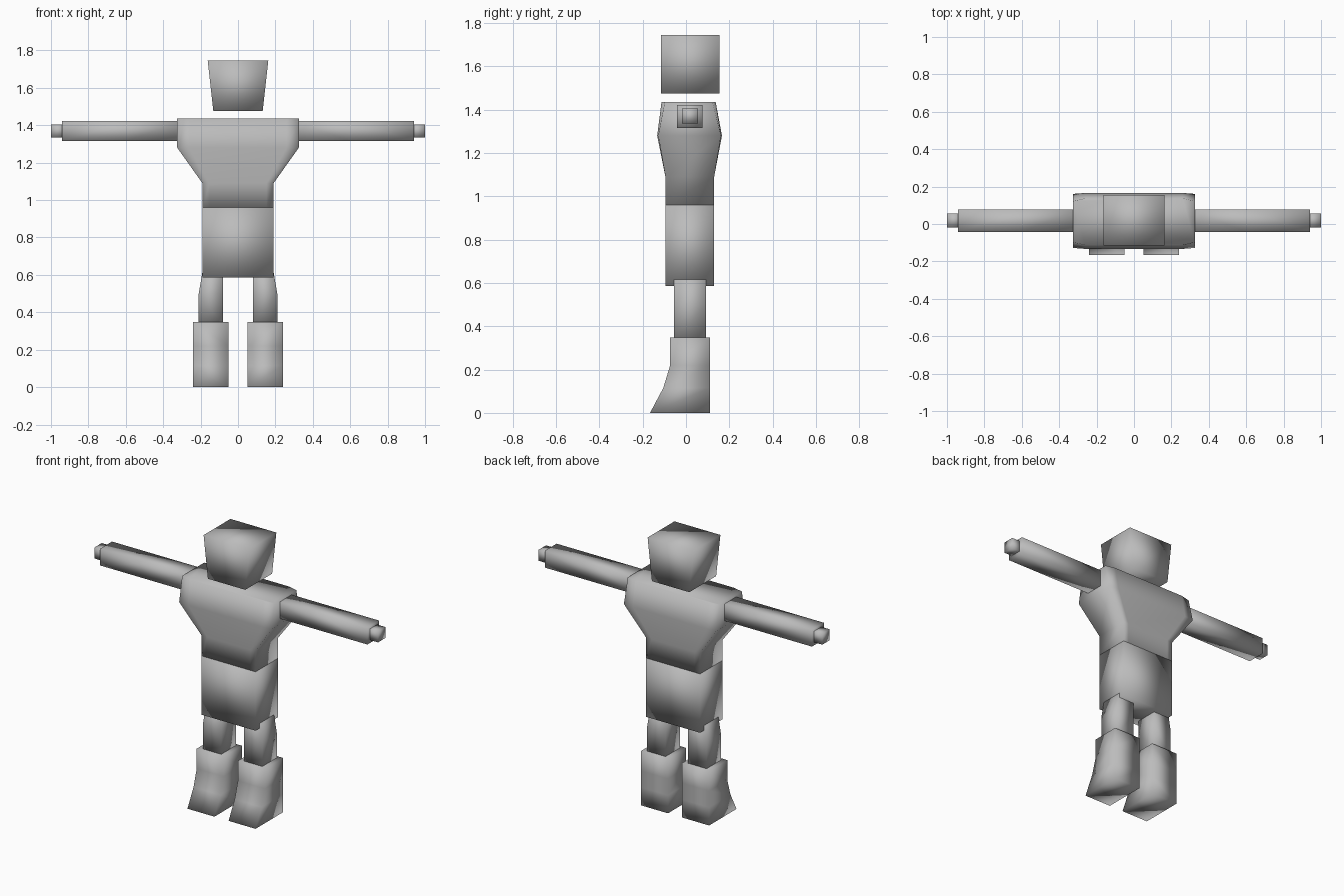
import bpy
import bmesh

if "Cube" in bpy.data.objects:
    bpy.data.objects.remove(bpy.data.objects["Cube"])

grey = bpy.data.materials.new("plain grey")
grey.diffuse_color = (0.5, 0.5, 0.5, 1)
grey.use_nodes = True
grey.node_tree.nodes["Principled BSDF"].inputs["Base Color"].default_value = grey.diffuse_color


def loft(name, rings):
    """Skin a stack of equal-sized point rings and cap both ends."""
    bm = bmesh.new()
    loops = [[bm.verts.new(p) for p in ring] for ring in rings]
    n = len(loops[0])
    for a, b in zip(loops, loops[1:]):
        for i in range(n):
            j = (i + 1) % n
            bm.faces.new((a[i], a[j], b[j], b[i]))
    bm.faces.new(loops[0])
    bm.faces.new(loops[-1])
    bmesh.ops.recalc_face_normals(bm, faces=bm.faces)
    for f in bm.faces:
        f.smooth = True
    mesh = bpy.data.meshes.new(name)
    bm.to_mesh(mesh)
    bm.free()
    mesh.materials.append(grey)
    obj = bpy.data.objects.new(name, mesh)
    bpy.context.collection.objects.link(obj)
    return obj


def level(z, x0, x1, y0, y1):
    """Horizontal rectangle."""
    return [(x0, y0, z), (x1, y0, z), (x1, y1, z), (x0, y1, z)]


def section(x, y0, y1, z0, z1):
    """Upright rectangle across an arm."""
    return [(x, y0, z0), (x, y1, z0), (x, y1, z1), (x, y0, z1)]


def chest_level(z, w, y0, y1, inset):
    """Rectangle whose outer corners are pulled in from front and back."""
    k = w * 0.8
    return [(-w, y0 + inset, z), (-k, y0, z), (k, y0, z), (w, y0 + inset, z),
            (w, y1 - inset, z), (k, y1, z), (-k, y1, z), (-w, y1 - inset, z)]


# Head, wider at the crown
loft("head", [level(1.475, -0.132, 0.132, -0.115, 0.155),
              level(1.745, -0.162, 0.162, -0.115, 0.155)])

# Chest, broad at the shoulders
loft("chest", [chest_level(0.96, 0.19, -0.095, 0.13, 0),
               chest_level(1.09, 0.19, -0.095, 0.13, 0),
               chest_level(1.28, 0.325, -0.133, 0.166, 0.005),
               chest_level(1.435, 0.325, -0.113, 0.137, 0.015)])

# Hips
loft("hips", [level(0.585, -0.19, 0.19, -0.095, 0.13),
              level(0.96, -0.19, 0.19, -0.095, 0.13)])

for side, s in (("left", 1), ("right", -1)):
    # Arm and hand
    loft(side + "_arm", [section(s * x, -0.042, 0.077, 1.315, 1.422)
                         for x in (0.30, 0.60, 0.942)])
    loft(side + "_hand", [section(s * x, -0.018, 0.056, 1.335, 1.405)
                          for x in (0.92, 1.0)])

    # Leg, tapering in towards the hip
    loft(side + "_leg", [level(0.33, s * 0.08, s * 0.21, -0.055, 0.092),
                         level(0.50, s * 0.08, s * 0.21, -0.055, 0.092),
                         level(0.645, s * 0.08, s * 0.185, -0.055, 0.092)])

    # Boot with a flared toe
    boot = [(0, -0.166), (0.115, -0.105), (0.22, -0.073), (0.347, -0.073)]
    loft(side + "_boot", [level(z, s * 0.05, s * 0.24, toe, 0.11)
                          for z, toe in boot])
